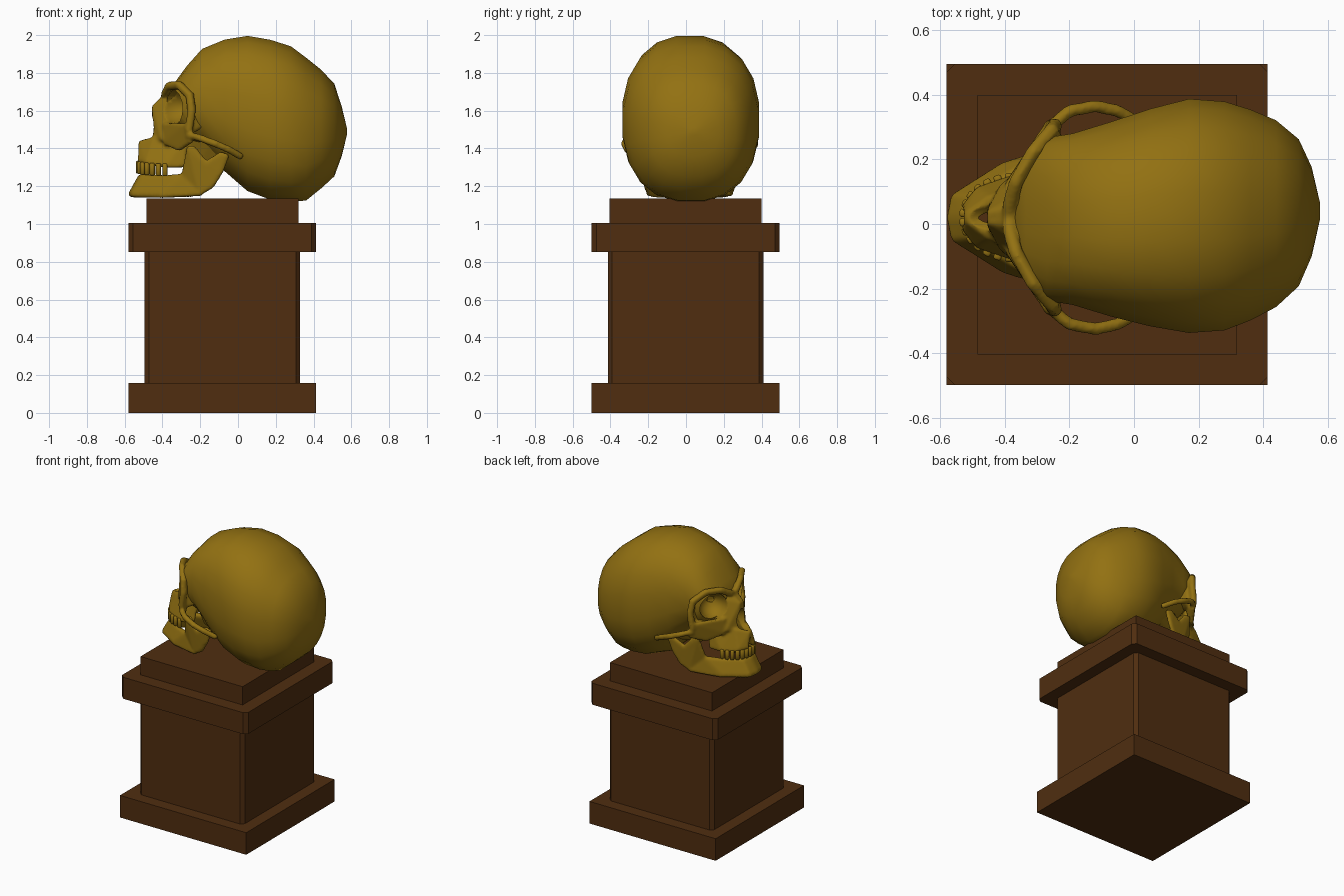
import bpy, bmesh, math
from mathutils import Vector, Matrix

if "Cube" in bpy.data.objects:
    bpy.data.objects.remove(bpy.data.objects["Cube"])

CY = 0.02            # skull midline in y


def material(name, rgb):
    m = bpy.data.materials.new(name)
    m.diffuse_color = (*rgb, 1)
    m.use_nodes = True
    m.node_tree.nodes["Principled BSDF"].inputs["Base Color"].default_value = m.diffuse_color
    return m


BONE = material("old_bone", (0.29, 0.165, 0.006))
WOOD = material("dark_wood", (0.08, 0.027, 0.005))


def add_object(name, bm, mat, smooth=None):
    bmesh.ops.recalc_face_normals(bm, faces=bm.faces)
    me = bpy.data.meshes.new(name)
    bm.to_mesh(me)
    bm.free()
    ob = bpy.data.objects.new(name, me)
    bpy.context.collection.objects.link(ob)
    me.materials.append(mat)
    bpy.ops.object.select_all(action='DESELECT')
    bpy.context.view_layer.objects.active = ob
    ob.select_set(True)
    if smooth:
        bpy.ops.object.shade_smooth_by_angle(angle=math.radians(smooth))
    return ob


def apply(ob, kind, **props):
    m = ob.modifiers.new(kind.lower(), kind)
    for k, v in props.items():
        setattr(m, k, v)
    bpy.context.view_layer.objects.active = ob
    bpy.ops.object.modifier_apply(modifier=m.name)


# ---- pedestal ----
def slab(name, half, z0, z1, chamfer=0):
    bm = bmesh.new()
    bmesh.ops.create_cube(bm, size=1, matrix=Matrix.Translation((-0.083, -0.002, (z0 + z1) / 2))
                          @ Matrix.Diagonal((2 * half, 2 * half, z1 - z0, 1)))
    if chamfer:
        up = [e for e in bm.edges if abs(e.verts[0].co.z - e.verts[1].co.z) > 0.01]
        bmesh.ops.bevel(bm, geom=up, offset=chamfer, segments=1, affect='EDGES')
    return add_object(name, bm, WOOD)


slab("pedestal_base", 0.497, 0, 0.157)
slab("pedestal_shaft", 0.411, 0.157, 0.852, 0.022)
slab("pedestal_cap", 0.497, 0.852, 1.005, 0.025)
slab("pedestal_top", 0.402, 1.005, 1.135)

# ---- cranium: rings along x as (x, z low, z high, half width, centre y) ----
RINGS = [(-.375, 1.62, 1.68, .09, .01), (-.335, 1.52, 1.75, .20, .015), (-.27, 1.44, 1.84, .255, .015),
         (-.19, 1.40, 1.93, .268, .015), (-.07, 1.275, 1.98, .305, .015), (.05, 1.17, 2.0, .34, .02),
         (.17, 1.125, 1.98, .366, .025), (.28, 1.115, 1.945, .358, .025), (.36, 1.12, 1.885, .33, .028),
         (.44, 1.185, 1.82, .292, .032), (.51, 1.25, 1.745, .23, .035), (.55, 1.36, 1.62, .14, .038),
         (.576, 1.47, 1.51, .025, .04)]
SEG = 20
bm = bmesh.new()
loops = []
for x, lo, hi, w, cy in RINGS:
    ring = []
    for i in range(SEG):
        a = 2 * math.pi * (i + 0.5) / SEG
        c, s = math.cos(a), math.sin(a)
        y = w * math.copysign(abs(c) ** 0.85, c)
        z = (hi - lo) / 2 * math.copysign(abs(s) ** 0.85, s)
        ring.append(bm.verts.new((x, cy + y, (lo + hi) / 2 + z)))
    loops.append(ring)
for p, q in zip(loops, loops[1:]):
    for i in range(SEG):
        j = (i + 1) % SEG
        bm.faces.new((p[i], p[j], q[j], q[i]))
bm.faces.new(loops[0])
bm.faces.new(loops[-1])
cranium = add_object("cranium", bm, BONE, 60)


# ---- helper: convex hull of small balls at the given points ----
def hull(bm, pts, r, sides=(1, -1)):
    for side in sides:
        t = bmesh.new()
        for x, y, z in pts:
            bmesh.ops.create_icosphere(t, subdivisions=1, radius=r,
                                       matrix=Matrix.Translation((x, CY + side * y, z)))
        bmesh.ops.delete(t, geom=t.faces[:] + t.edges[:], context='EDGES_FACES')
        out = bmesh.ops.convex_hull(t, input=t.verts[:])
        junk = {g for g in out['geom_interior'] + out['geom_unused'] if isinstance(g, bmesh.types.BMVert)}
        bmesh.ops.delete(t, geom=list(junk), context='VERTS')
        me = bpy.data.meshes.new("tmp")
        t.to_mesh(me)
        t.free()
        bm.from_mesh(me)
        bpy.data.meshes.remove(me)


def chain(bm, pts, r):
    for p, q in zip(pts, pts[1:]):
        hull(bm, (p, q), r)


# ---- face bones ----
bm = bmesh.new()
# nasal part and upper jaw
hull(bm, [(-.39, .02, 1.67), (-.445, .012, 1.62), (-.44, .035, 1.45), (-.40, .10, 1.45),
          (-.30, .10, 1.65), (-.25, .10, 1.45), (-.37, 0, 1.68)], .014)
hull(bm, [(-.515, .006, 1.43), (-.44, .06, 1.45), (-.52, .035, 1.335), (-.48, .085, 1.325),
          (-.38, .12, 1.31), (-.29, .115, 1.31), (-.27, .09, 1.46)], .014)
# cheek bones
hull(bm, [(-.385, .10, 1.525), (-.38, .11, 1.43), (-.27, .275, 1.52), (-.25, .285, 1.44),
          (-.31, .20, 1.40), (-.28, .20, 1.50)], .016)
# eye socket rim and brow
chain(bm, [(-.26, .28, 1.50), (-.245, .285, 1.60), (-.255, .27, 1.68), (-.31, .205, 1.735),
           (-.365, .11, 1.73), (-.385, .04, 1.69), (-.385, 0, 1.67)], .026)
# socket back wall and skull base
hull(bm, [(-.33, .04, 1.70), (-.24, .24, 1.66), (-.24, .24, 1.50), (-.30, .05, 1.50), (-.15, .2, 1.55)], .02)
hull(bm, [(-.27, .08, 1.45), (-.20, .09, 1.33), (-.05, .12, 1.33), (0, .2, 1.35), (-.12, .2, 1.47)], .02)
# cheek arches
chain(bm, [(-.26, .28, 1.47), (-.20, .33, 1.455), (-.12, .345, 1.425), (-.05, .33, 1.395),
           (.01, .295, 1.36)], .022)
face = add_object("face_bones", bm, BONE)
apply(face, 'REMESH', mode='VOXEL', voxel_size=0.009)

# ---- cut eye sockets and nose opening ----
cutters = []


def cutter(name, loc, rad, turn=0):
    b = bmesh.new()
    m = Matrix.Translation(Vector(loc)) @ Matrix.Rotation(turn, 4, 'Z') @ Matrix.Diagonal((*rad, 1))
    bmesh.ops.create_uvsphere(b, u_segments=24, v_segments=14, radius=1, matrix=m)
    ob = add_object(name, b, BONE)
    ob.hide_render = True
    cutters.append(ob)


for s in (1, -1):
    cutter("socket_cutter", (-.345, CY + s * .155, 1.62), (.12, .098, .09), -s * math.radians(36))
cutter("nose_cutter", (-.465, CY, 1.505), (.075, .045, .075))
for ob in (cranium, face):
    for c in cutters:
        apply(ob, 'BOOLEAN', operation='DIFFERENCE', object=c, solver='EXACT')
apply(face, 'SMOOTH', factor=0.5, iterations=4)
for c in cutters:
    bpy.data.objects.remove(c)

# ---- lower jaw ----
bm = bmesh.new()
STATIONS = [((-.562, 0, 1.16), (-.515, 0, 1.245)), ((-.55, .06, 1.158), (-.50, .055, 1.245)),
            ((-.40, .155, 1.155), (-.38, .13, 1.24)), ((-.20, .215, 1.165), (-.29, .18, 1.25))]
for p, q in zip(STATIONS, STATIONS[1:]):
    hull(bm, p + q, .02)
hull(bm, [(-.2, .215, 1.165), (-.29, .18, 1.25), (-.26, .225, 1.40), (-.235, .225, 1.40),
          (-.17, .235, 1.32), (-.14, .23, 1.2)], .015)
hull(bm, [(-.17, .235, 1.32), (-.14, .23, 1.2), (-.09, .25, 1.37), (-.06, .25, 1.36), (-.09, .245, 1.28)], .015)
jaw = add_object("lower_jaw", bm, BONE)
apply(jaw, 'REMESH', mode='VOXEL', voxel_size=0.009)
apply(jaw, 'SMOOTH', factor=0.5, iterations=3)
for ob in (face, jaw):
    ob.data.shade_smooth()

# ---- upper teeth along the dental arch ----
bm = bmesh.new()
N = 14
for i in range(N):
    a = math.radians(-84 + 168 * i / (N - 1))
    pos = (-.37 - .158 * math.cos(a), CY + .125 * math.sin(a), 1.302 - .014 * abs(math.sin(a)))
    m = Matrix.Translation(pos) @ Matrix.Rotation(-a, 4, 'Z') @ Matrix.Diagonal((.026, .025, .065, 1))
    bmesh.ops.create_cube(bm, size=1, matrix=m)
bmesh.ops.bevel(bm, geom=bm.edges[:], offset=.005, segments=1, affect='EDGES')
add_object("upper_teeth", bm, BONE, 60)
